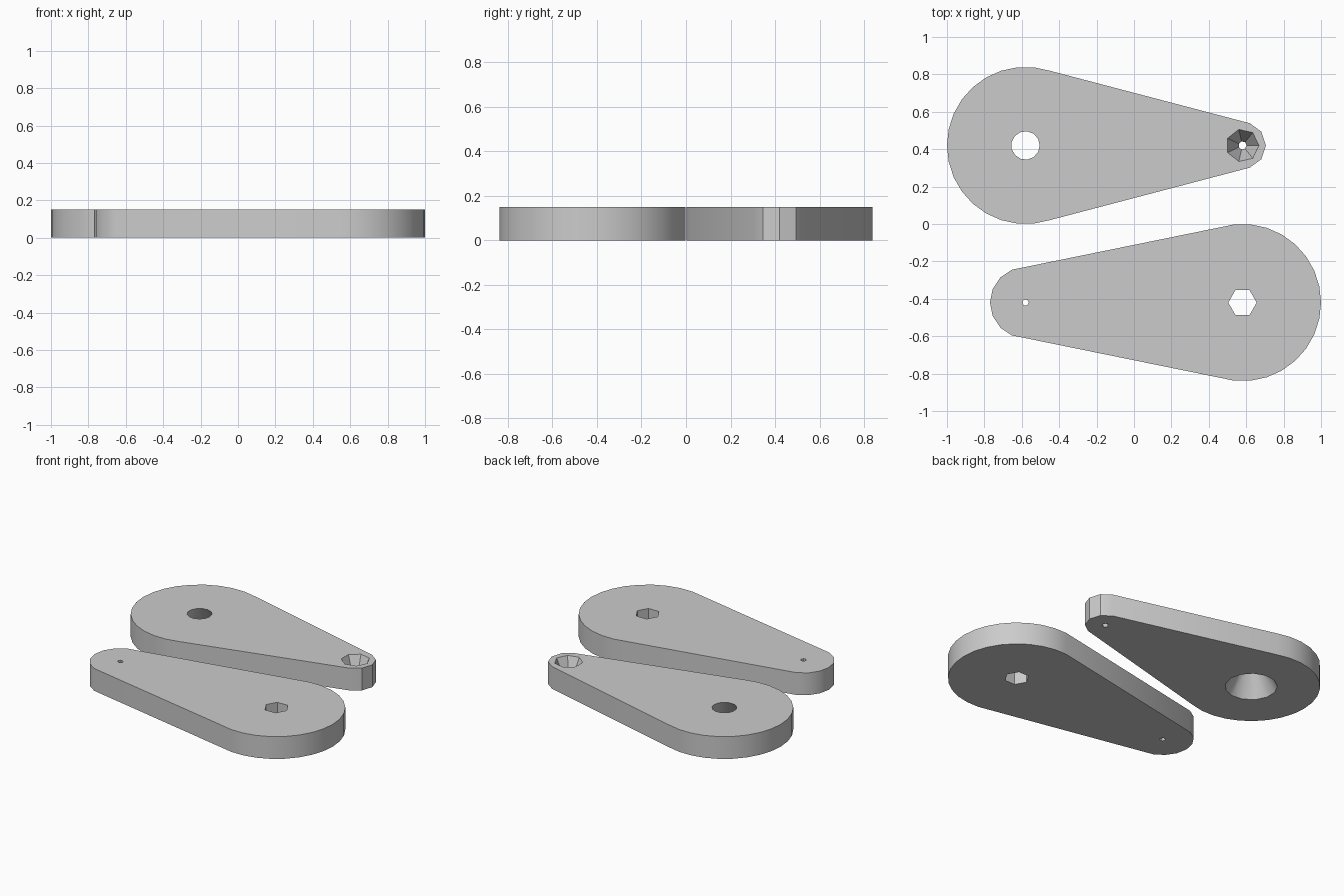
import bpy
import bmesh
from math import cos, sin, tau
from mathutils import Vector
from mathutils.geometry import convex_hull_2d

HEIGHT = 0.15
REACH = 0.58      # distance of each end's centre from the middle
OFFSET = 0.42     # distance of each plate's centre line from the middle
OVERSHOOT = 0.02  # how far cutters poke out of the plate

cube = bpy.data.objects.get("Cube")
if cube:
    bpy.data.objects.remove(cube, do_unlink=True)

grey = bpy.data.materials.new("plain grey")
grey.use_nodes = True
grey.diffuse_color = (0.6, 0.6, 0.6, 1)
grey.node_tree.nodes["Principled BSDF"].inputs["Base Color"].default_value = grey.diffuse_color


def ring(x, y, radius, sides):
    return [Vector((x + radius * cos(tau * i / sides), y + radius * sin(tau * i / sides)))
            for i in range(sides)]


def loft(name, low, high, z0, z1):
    """Solid between two outlines with the same number of points."""
    bm = bmesh.new()
    a = [bm.verts.new((p.x, p.y, z0)) for p in low]
    b = [bm.verts.new((p.x, p.y, z1)) for p in high]
    bm.faces.new(a)
    bm.faces.new(b)
    n = len(a)
    for i in range(n):
        j = (i + 1) % n
        bm.faces.new((a[i], a[j], b[j], b[i]))
    bmesh.ops.recalc_face_normals(bm, faces=bm.faces)
    mesh = bpy.data.meshes.new(name)
    bm.to_mesh(mesh)
    bm.free()
    mesh.materials.append(grey)
    obj = bpy.data.objects.new(name, mesh)
    bpy.context.collection.objects.link(obj)
    return obj


def drill(plate, x, y, r_low, r_high, sides):
    """Cut a straight or tapered hole through the plate."""
    extra = (r_high - r_low) * OVERSHOOT / HEIGHT
    cutter = loft("hole_cutter", ring(x, y, r_low - extra, sides),
                  ring(x, y, r_high + extra, sides), -OVERSHOOT, HEIGHT + OVERSHOOT)
    cutter.hide_render = True
    mod = plate.modifiers.new("hole", "BOOLEAN")
    mod.operation = "DIFFERENCE"
    mod.solver = "EXACT"
    mod.object = cutter
    bpy.context.view_layer.objects.active = plate
    bpy.ops.object.modifier_apply(modifier=mod.name)
    bpy.data.objects.remove(cutter, do_unlink=True)


def teardrop_plate(name, big_x, y, tip_radius, tip_sides, holes):
    """Tapered plate wrapped around a big round end and a small tip."""
    points = ring(big_x, y, 0.42, 30) + ring(-big_x, y, tip_radius, tip_sides)
    outline = [points[i] for i in convex_hull_2d(points)]
    plate = loft(name, outline, outline, 0, HEIGHT)
    for x, hole in zip((big_x, -big_x), holes):
        drill(plate, x, y, *hole)
    bpy.ops.object.select_all(action="DESELECT")
    plate.select_set(True)
    bpy.context.view_layer.objects.active = plate
    bpy.ops.object.shade_smooth_by_angle(angle=0.52)


# Back plate: bore flared below, and a faceted countersink in the tip
teardrop_plate("back_plate", -REACH, OFFSET, 0.125, 10,
               [(0.16, 0.076, 13), (0.022, 0.088, 7)])

# Front plate: hexagonal bore, and a pin hole in the tip
teardrop_plate("front_plate", REACH, -OFFSET, 0.19, 16,
               [(0.076, 0.076, 6), (0.018, 0.018, 6)])
